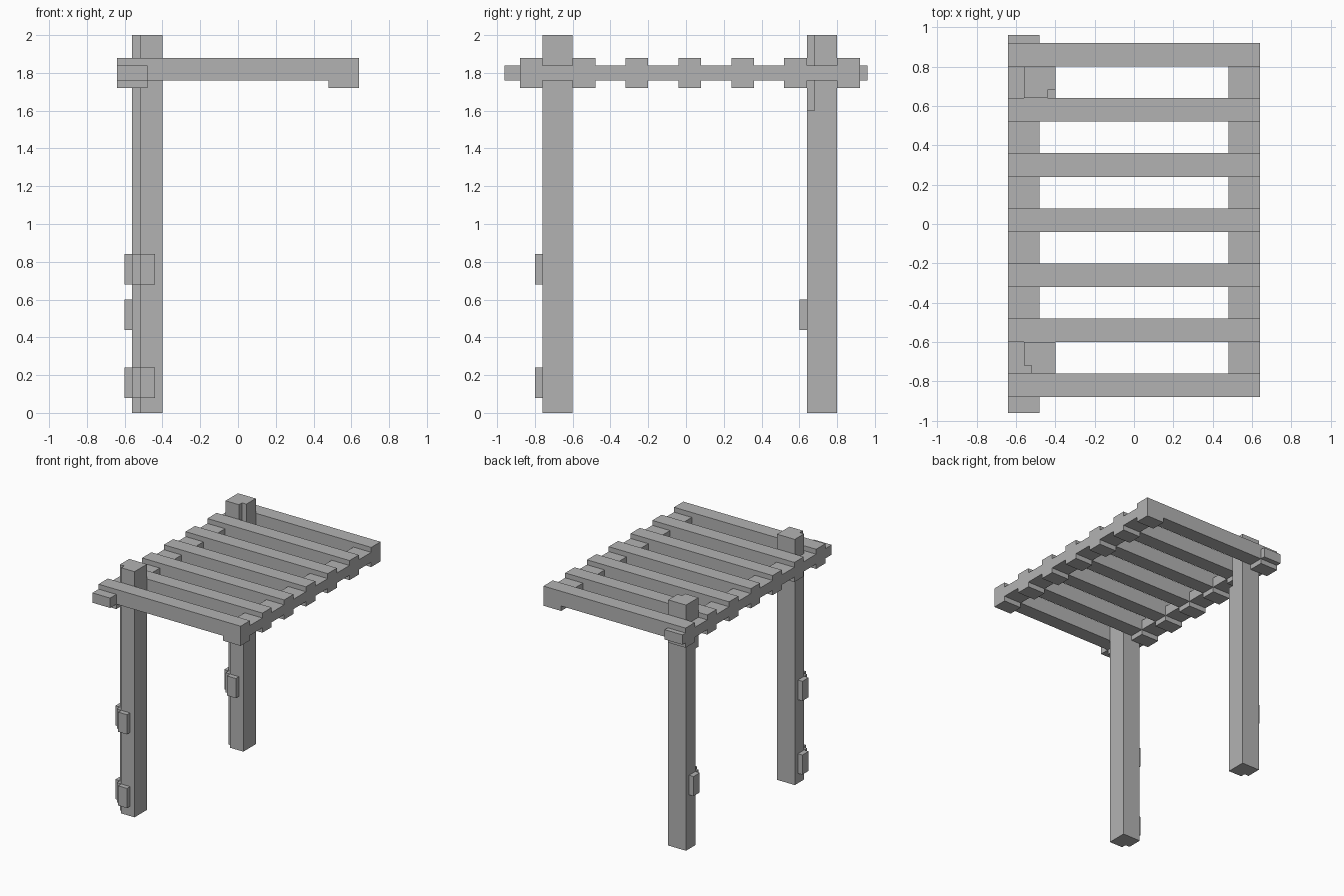
import bpy
import bmesh

default_cube = bpy.data.objects.get("Cube")
if default_cube:
    bpy.data.objects.remove(default_cube, do_unlink=True)

# One plain grey for the whole structure
GREY = (0.45, 0.45, 0.45, 1.0)
grey = bpy.data.materials.new("plain_grey")
grey.use_nodes = True
grey.diffuse_color = GREY
grey.node_tree.nodes["Principled BSDF"].inputs["Base Color"].default_value = GREY


def finish(name, bm):
    bmesh.ops.recalc_face_normals(bm, faces=bm.faces)
    mesh = bpy.data.meshes.new(name)
    bm.to_mesh(mesh)
    bm.free()
    mesh.materials.append(grey)
    obj = bpy.data.objects.new(name, mesh)
    bpy.context.collection.objects.link(obj)
    return obj


def boxes(name, *ranges):
    """Make one object from boxes given as (x, y, z) ranges."""
    bm = bmesh.new()
    for spans in ranges:
        verts = bmesh.ops.create_cube(bm, size=1)["verts"]
        for v in verts:
            for axis, (low, high) in enumerate(spans):
                v.co[axis] = low if v.co[axis] < 0 else high
    return finish(name, bm)


def notch(post, name, *spans):
    """Cut a chipped corner out of a post."""
    cutter = boxes(name, spans)
    cutter.hide_render = True
    cutter.hide_viewport = True
    cutter.display_type = 'WIRE'
    mod = post.modifiers.new(name, 'BOOLEAN')
    mod.operation = 'DIFFERENCE'
    mod.solver = 'EXACT'
    mod.object = cutter


def bracket(name, y, z):
    """Patch wrapped around the outer front corner of a post, front face at y."""
    span = (z, z + 0.16)
    boxes(name,
          ((-0.52, -0.44), (y - 0.04, y), span),
          ((-0.56, -0.52), (y, y + 0.04), span),
          ((-0.60, -0.56), (y + 0.04, y + 0.12), span))


# Posts with chipped corners
POST_X = (-0.56, -0.40)
FRONT_Y, BACK_Y = -0.76, 0.64
front_post = boxes("front_post", (POST_X, (FRONT_Y, FRONT_Y + 0.16), (0, 2)))
back_post = boxes("back_post", (POST_X, (BACK_Y, BACK_Y + 0.16), (0, 2)))
notch(front_post, "front_post_notch",
      (-0.7, -0.52), (FRONT_Y - 0.1, FRONT_Y + 0.04), (-0.1, 2.1))
notch(back_post, "back_post_lower_notch",
      (-0.7, -0.52), (BACK_Y - 0.1, BACK_Y + 0.04), (-0.1, 1.6))
notch(back_post, "back_post_upper_notch",
      (-0.44, -0.3), (BACK_Y - 0.1, BACK_Y + 0.04), (1.6, 2.1))

# Corner brackets
bracket("front_lower_bracket", FRONT_Y, 0.08)
bracket("front_upper_bracket", FRONT_Y, 0.68)
bracket("back_bracket", BACK_Y, 0.44)

# Long beams carrying the slats
BEAM_Z = (1.76, 1.84)
boxes("post_side_beam", ((-0.64, -0.48), (-0.96, 0.96), BEAM_Z))
boxes("open_side_beam", ((0.48, 0.64), (-0.86, 0.90), BEAM_Z))

# Roof slats, each with deeper ends that hook over the beams
half = [(0.64, 1.88), (0.64, 1.72), (0.48, 1.72), (0.48, 1.76)]
profile = half + [(-x, z) for x, z in reversed(half)]
for i in range(7):
    y = -0.88 + 0.28 * i
    bm = bmesh.new()
    face = bm.faces.new([bm.verts.new((x, y, z)) for x, z in profile])
    side = bmesh.ops.extrude_face_region(bm, geom=[face])["geom"]
    bmesh.ops.translate(bm, vec=(0, 0.12, 0),
                        verts=[g for g in side if isinstance(g, bmesh.types.BMVert)])
    # Keep the starting cap so that both ends are closed
    if not face.is_valid or len([f for f in bm.faces if len(f.verts) == 8]) < 2:
        bm.faces.new([v for v in bm.verts if abs(v.co.y - y) < 0.01])
    finish(f"roof_slat_{i + 1}", bm)
